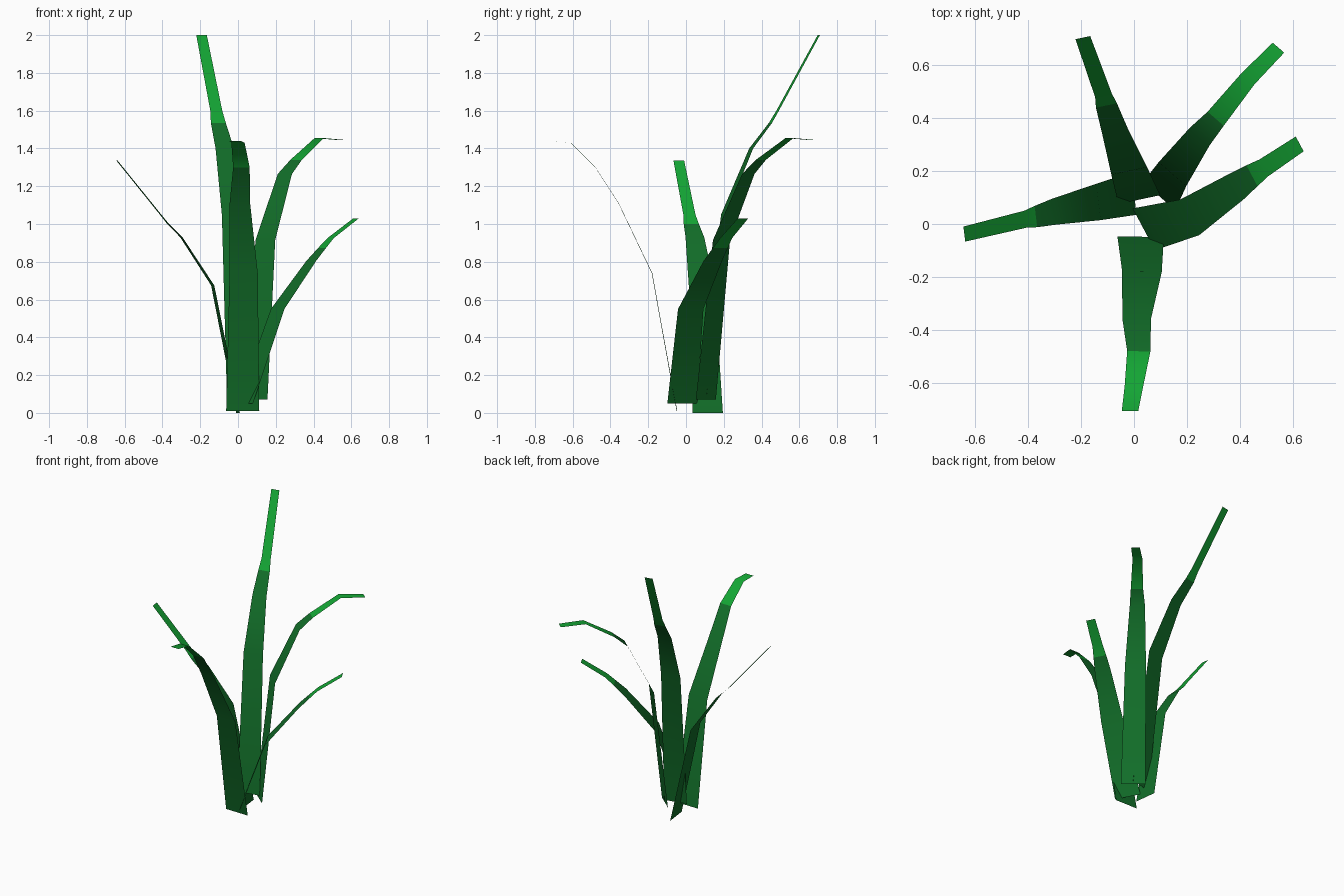
import bpy
from math import sin, cos, radians

if "Cube" in bpy.data.objects:
    bpy.data.objects.remove(bpy.data.objects["Cube"])

# Two greens: dark blade body, bright tip
def material(name, col):
    m = bpy.data.materials.new(name)
    m.diffuse_color = (*col, 1)
    m.use_nodes = True
    m.node_tree.nodes["Principled BSDF"].inputs["Base Color"].default_value = m.diffuse_color
    return m

body = material("dark_leaf_green", (0.006, 0.155, 0.022))
tip = material("bright_leaf_green", (0.007, 0.38, 0.035))

# Shared taper of the blade width, root to tip
WIDTHS = (.17, .145, .105, .085, .068, .06)

# Loft one blade as a flat, smoothly shaded ribbon across its centre line
def blade(name, cross_angle, scale, path):
    dx, dy = cos(radians(cross_angle)), sin(radians(cross_angle))
    verts = []
    for (x, y, z), w in zip(path, WIDTHS):
        h = w * scale / 2
        verts += [(x - dx*h, y - dy*h, z), (x + dx*h, y + dy*h, z)]
    faces = [(2*i, 2*i + 1, 2*i + 3, 2*i + 2) for i in range(len(path) - 1)]
    mesh = bpy.data.meshes.new(name)
    mesh.from_pydata(verts, [], faces)
    mesh.materials.append(body)
    mesh.materials.append(tip)
    mesh.update()
    if sum(p.normal.z for p in mesh.polygons) < 0:
        mesh.flip_normals()
    for p in mesh.polygons:
        p.use_smooth = True
        p.material_index = int(p.index >= 3)   # last two segments are the tip
    bpy.context.collection.objects.link(bpy.data.objects.new(name, mesh))

blade("front_blade", -1, 1.03, [(.025, -.048, .01), (.03, -.18, .74), (.01, -.357, 1.11),
      (.018, -.48, 1.3), (0, -.61, 1.43), (-.015, -.705, 1.44)])
blade("tall_back_blade", 12, .95, [(.02, .092, .09), (-.018, .2, 1.05), (-.07, .345, 1.4),
      (-.104, .447, 1.535), (-.115, .485, 1.6), (-.193, .703, 2)])
blade("back_right_blade", -41, .95, [(.095, .105, .07), (.145, .188, .915), (.248, .33, 1.265),
      (.308, .397, 1.34), (.43, .548, 1.455), (.545, .665, 1.445)])
blade("right_blade", -62, 1.05, [(.037, -.02, .05), (.21, .025, .55), (.388, .142, .805),
      (.445, .182, .873), (.49, .212, .925), (.625, .302, 1.03)])
blade("left_blade", -83, .95, [(0, .115, 0), (-.134, .083, .675), (-.3, .047, .93),
      (-.37, .028, 1), (-.41, .018, 1.05), (-.64, -.038, 1.335)])
